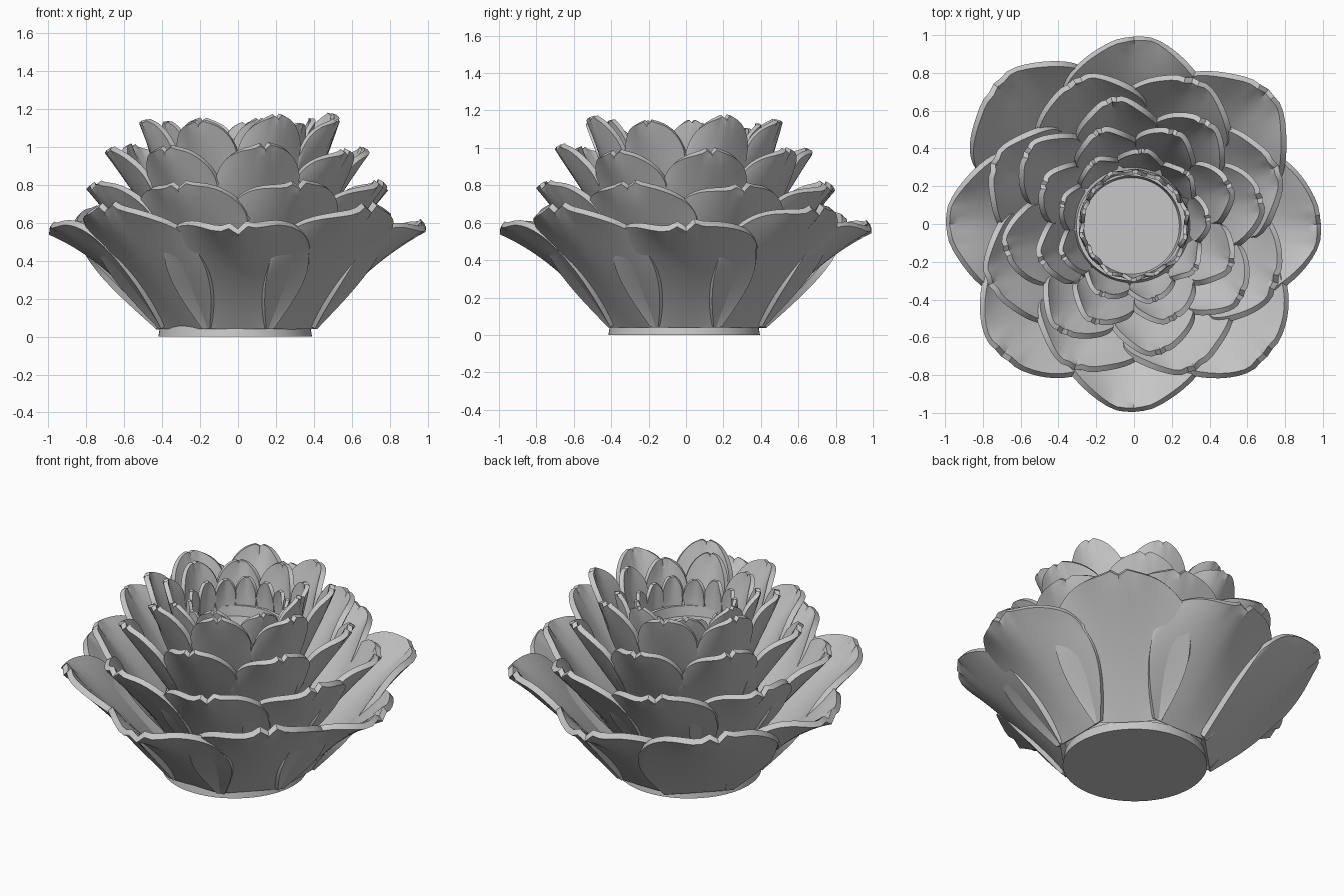
import bpy, bmesh, math, random
from mathutils import Vector

random.seed(7)
cube = bpy.data.objects.get("Cube")
if cube:
    bpy.data.objects.remove(cube, do_unlink=True)

grey = bpy.data.materials.new("stone_grey")
grey.use_nodes = True
COLOUR = (0.57, 0.57, 0.57, 1)
grey.diffuse_color = COLOUR
grey.node_tree.nodes["Principled BSDF"].inputs["Base Color"].default_value = COLOUR


def finish(name, bm, thickness=0):
    """Turn a bmesh into a smooth-shaded object, thickened if asked."""
    mesh = bpy.data.meshes.new(name)
    bmesh.ops.recalc_face_normals(bm, faces=bm.faces)
    bm.to_mesh(mesh)
    bm.free()
    obj = bpy.data.objects.new(name, mesh)
    bpy.context.collection.objects.link(obj)
    mesh.materials.append(grey)
    bpy.ops.object.select_all(action='DESELECT')
    obj.select_set(True)
    bpy.context.view_layer.objects.active = obj
    if thickness:
        mod = obj.modifiers.new("thickness", 'SOLIDIFY')
        mod.thickness = thickness
        mod.offset = 0
        bpy.ops.object.modifier_apply(modifier=mod.name)
    bpy.ops.object.shade_smooth_by_angle(angle=math.radians(40))
    return obj


def lathe(name, profile, centre, steps=64):
    bm = bmesh.new()
    rings = []
    for r, z in profile:
        rings.append([bm.verts.new((centre[0] + r * math.cos(math.tau * i / steps),
                                    centre[1] + r * math.sin(math.tau * i / steps), z))
                      for i in range(steps)])
    for a, b in zip(rings, rings[1:]):
        for i in range(steps):
            j = (i + 1) % steps
            bm.faces.new((a[i], a[j], b[j], b[i]))
    bm.faces.new(rings[0])
    bm.faces.new(rings[-1])
    return finish(name, bm)


def add_petal(bm, angle, foot, bend, tip, width, cup, point, cols, rows=14):
    """Cupped petal with a notched end, leaning out along a curve."""
    foot, bend, tip = Vector(foot), Vector(bend), Vector(tip)
    out = Vector((math.cos(angle), math.sin(angle), 0))
    side = Vector((-math.sin(angle), math.cos(angle), 0))
    phase = random.uniform(-1, 1)
    grid = []
    for i in range(cols + 1):
        u = math.sin(math.pi * (i / cols - 0.5))
        length = 0.56 + (0.44 - point) * math.sqrt(max(0, 1 - u * u)) + point * (1 - abs(u))
        length -= 0.03 * math.exp(-(u / 0.05) ** 2)
        column = []
        for j in range(rows + 1):
            v = j / rows
            t = v * length
            centre = foot * (1 - t) ** 2 + bend * 2 * t * (1 - t) + tip * t * t
            along = ((bend - foot) * (1 - t) + (tip - bend) * t).normalized()
            s = min(1, t / 0.53)
            w = width * (0.5 + 0.5 * math.sin(s * math.pi / 2))
            # inward cup, rippled rim and curled flaps beside the notch
            lift = cup * abs(u) ** 1.6 * t
            lift += 0.04 * width * math.sin(5 * u + phase) * v ** 4
            lift += 0.08 * width * math.exp(-((abs(u) - 0.14) / 0.08) ** 2) * v ** 10
            r = centre.x - along.y * lift
            z = centre.y + along.x * lift
            column.append(bm.verts.new(out * r + side * (u * w) + Vector((0, 0, z))))
        grid.append(column)
    for a, b in zip(grid, grid[1:]):
        for j in range(rows):
            bm.faces.new((a[j], b[j], b[j + 1], a[j + 1]))


def petal_ring(name, angles, foot, bend, tip, width, cup, point, thickness, jitter):
    bm = bmesh.new()
    for angle in angles:
        wobble = random.uniform(-jitter, jitter)
        end = (tip[0] + wobble, tip[1] + random.uniform(-jitter, jitter))
        add_petal(bm, math.radians(angle) + wobble, foot, bend, end, width, cup, point,
                  26 if width > 0.1 else 14)
    return finish(name, bm, thickness)


def spread(count, turn):
    return [turn + 360 * k / count for k in range(count)]


# Round foot and the solid core with its flat candle seat
CENTRE = (-0.015, -0.01)
lathe("base", [(0.405, 0), (0.395, 0.06), (0.3, 0.07)], CENTRE)
lathe("core", [(0.37, 0.04), (0.4, 0.2), (0.4, 0.4), (0.36, 0.62), (0.32, 0.76),
               (0.29, 0.88), (0.265, 0.88), (0.255, 0.82)], CENTRE)

# Petal rings from the outside in: name, angles, foot, bend, tip (radius, height),
# half width, cup, pointedness, thickness, jitter
rings = [
    ("outer_petals", spread(4, 0), (0.39, 0.05), (0.68, 0.42), (1.0, 0.57), 0.38, 0.17, 0.08, 0.036, 0),
    ("corner_petals", (45, 225, 315), (0.385, 0.05), (0.68, 0.4), (1.01, 0.67), 0.38, 0.14, 0.07, 0.036, 0.005),
    ("back_right_petal", (135,), (0.4, 0.05), (0.78, 0.42), (1.05, 0.66), 0.39, 0.1, 0.07, 0.036, 0),
    ("second_petals", spread(8, 22.5), (0.37, 0.26), (0.61, 0.55), (0.83, 0.8), 0.31, 0.13, 0.05, 0.034, 0.012),
    ("third_petals", spread(8, 11), (0.35, 0.48), (0.52, 0.74), (0.69, 0.99), 0.22, 0.1, 0.03, 0.032, 0.02),
    ("fourth_petals", spread(8, 22.5), (0.33, 0.66), (0.44, 0.9), (0.55, 1.15), 0.17, 0.08, 0.02, 0.03, 0.02),
    ("fifth_petals", spread(9, 5), (0.29, 0.74), (0.36, 0.92), (0.41, 1.13), 0.125, 0.06, 0.02, 0.026, 0.025),
    ("inner_petals", spread(14, 12), (0.275, 0.8), (0.29, 0.92), (0.285, 1.05), 0.062, 0.03, 0.02, 0.02, 0.012),
]
for ring in rings:
    petal_ring(*ring)
